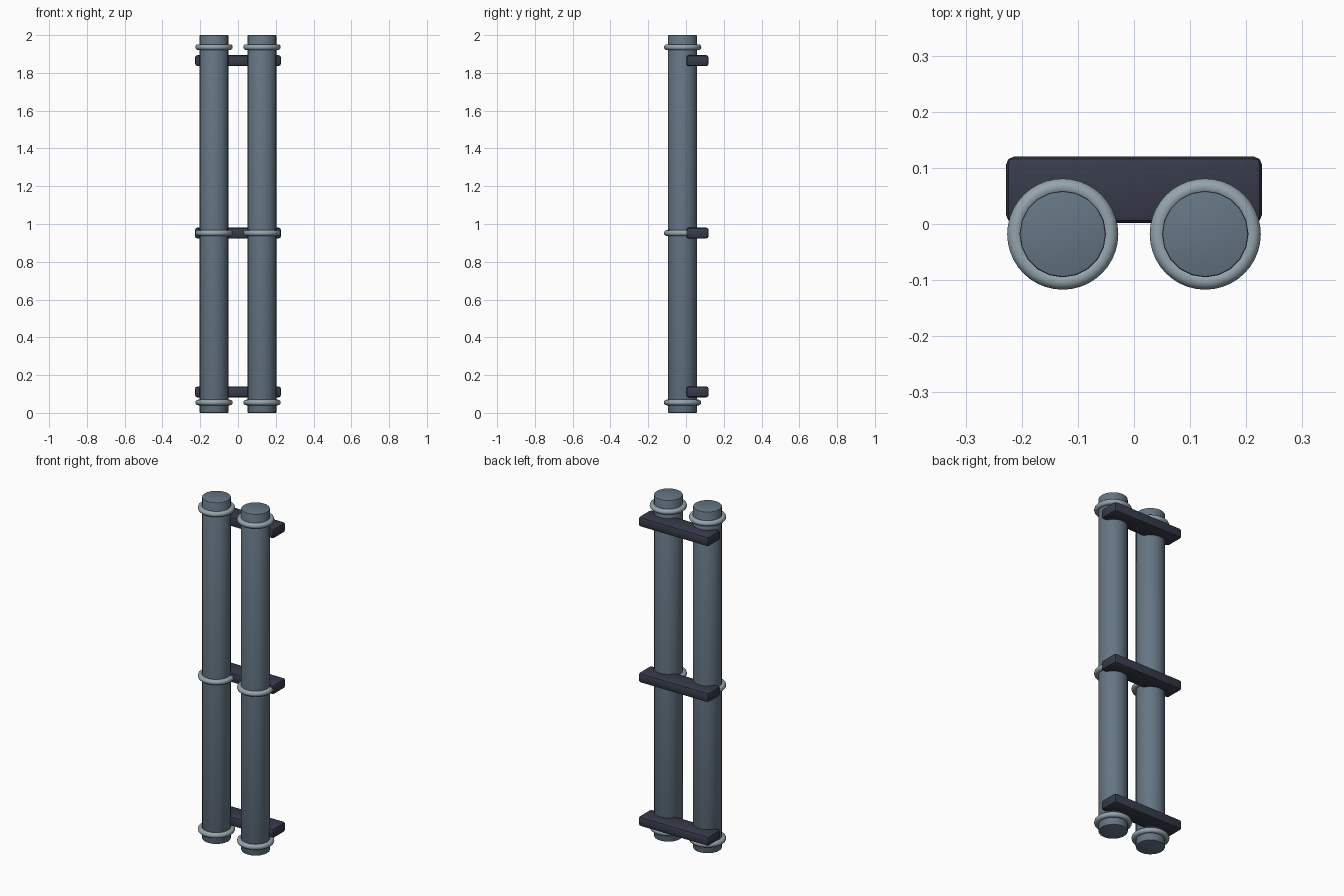
import bpy
import math

cube = bpy.data.objects.get("Cube")
if cube:
    bpy.data.objects.remove(cube, do_unlink=True)


def make_material(name, rgb):
    mat = bpy.data.materials.new(name)
    mat.use_nodes = True
    color = (*rgb, 1.0)
    mat.diffuse_color = color
    mat.node_tree.nodes["Principled BSDF"].inputs["Base Color"].default_value = color
    return mat


PIPE = make_material("slate blue steel", (0.13, 0.18, 0.23))
RING = make_material("pale steel", (0.30, 0.37, 0.42))
BRACKET = make_material("dark navy iron", (0.038, 0.043, 0.068))


def finish(name, mat, bevel=0, segments=2):
    """Name, colour, bevel and smooth the active object."""
    obj = bpy.context.object
    obj.name = name
    obj.data.materials.append(mat)
    bpy.ops.object.transform_apply(location=False, rotation=False, scale=True)
    if bevel:
        mod = obj.modifiers.new("Bevel", "BEVEL")
        mod.width = bevel
        mod.segments = segments
        mod.limit_method = "ANGLE"
        mod.angle_limit = math.radians(40)
        bpy.ops.object.modifier_apply(modifier=mod.name)
    bpy.ops.object.shade_smooth_by_angle(angle=math.radians(35))


PIPE_X, PIPE_Y = 0.127, -0.018
RING_HEIGHTS = {"bottom": 0.055, "middle": 0.952, "top": 1.936}
BRACKET_HEIGHTS = {"bottom": 0.111, "middle": 0.952, "top": 1.865}

# Two upright pipes, each with three collar rings
for side, sign in (("left", 1), ("right", -1)):
    x = sign * PIPE_X
    bpy.ops.mesh.primitive_cylinder_add(
        vertices=20, radius=0.077, depth=2, location=(x, PIPE_Y, 1))
    finish(f"{side}_pipe", PIPE, bevel=0.004)
    for level, z in RING_HEIGHTS.items():
        bpy.ops.mesh.primitive_torus_add(
            major_segments=40, minor_segments=12, major_radius=0.084,
            minor_radius=0.015, location=(x, PIPE_Y, z))
        finish(f"{side}_{level}_ring", RING)

# Wall brackets joining the pipes at the back
for level, z in BRACKET_HEIGHTS.items():
    bpy.ops.mesh.primitive_cube_add(size=1, location=(0, 0.061, z))
    bpy.context.object.scale = (0.456, 0.118, 0.058)
    finish(f"{level}_bracket", BRACKET, bevel=0.014, segments=2)
